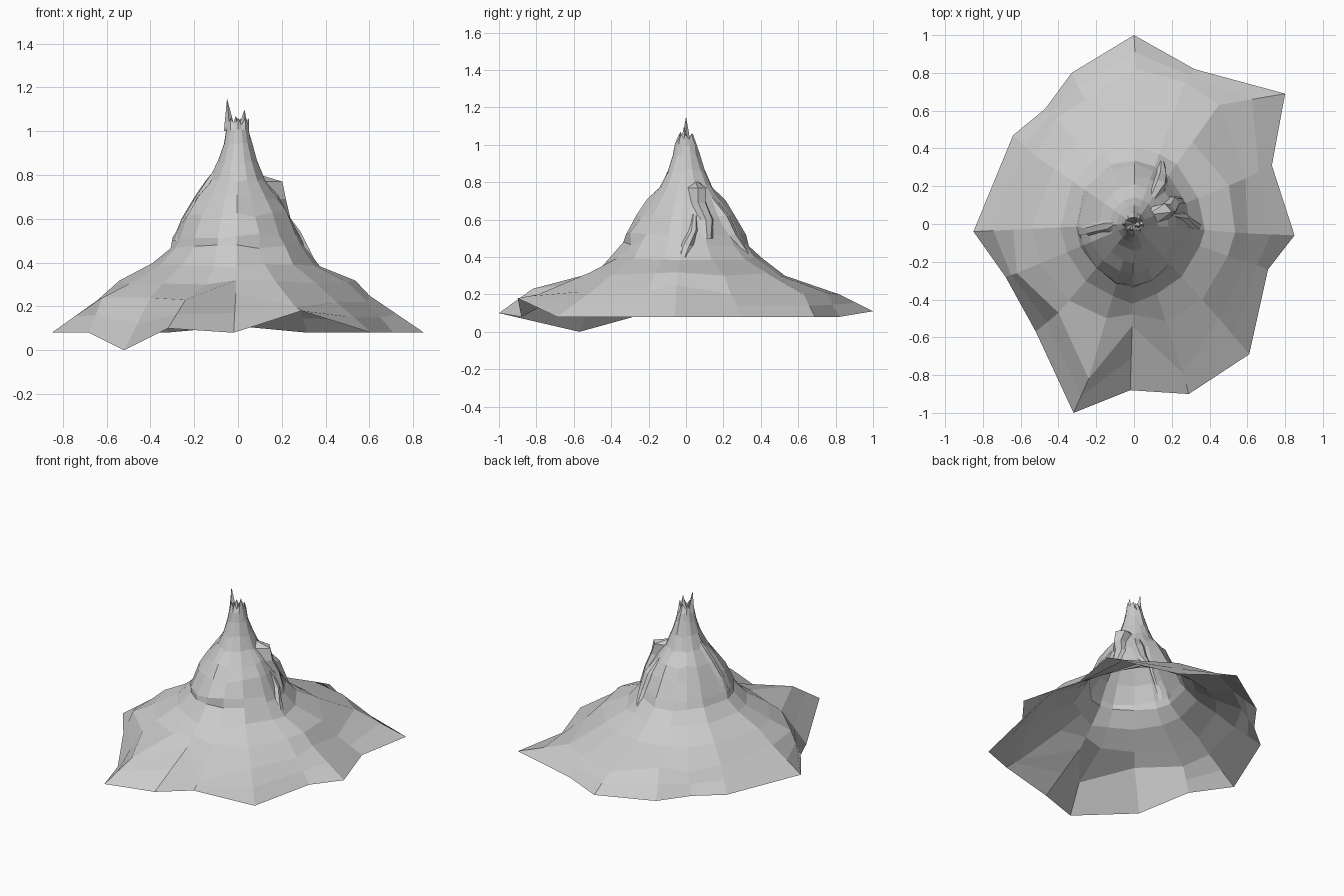
import bpy, random
from math import sin, cos, atan2, hypot, pi, radians

if "Cube" in bpy.data.objects:
    bpy.data.objects.remove(bpy.data.objects["Cube"])
random.seed(4)

# Ragged hem: (x, y, z), followed by the crease above it at the same bearing
hem = [(0, 1, .11), (.32, .82, .08), (.80, .69, .08), (.73, .31, .08),
       (.85, -.06, .08), (.71, -.24, .08), (.61, -.69, .08), (.29, -.90, .18),
       (-.02, -.88, .08), (-.32, -1.0, .10), (-.52, -.57, 0), (-.68, -.28, .08),
       (-.85, -.04, .08), (-.64, .47, .08), (-.47, .61, .08), (-.33, .80, .08)]
crease = [(.01, .82, .20), (.27, .75, .21), (.45, .63, .20), (.59, .24, .20),
          (.60, -.05, .25), (.59, -.20, .22), (.45, -.50, .22), (.26, -.79, .20),
          (-.01, -.54, .26), (-.24, -.82, .23), (-.40, -.47, .24), (-.62, -.26, .24),
          (-.64, -.03, .23), (-.52, .36, .21), (-.41, .56, .21), (-.26, .66, .24)]
# Slope profile: height, radius
slope = [(.31, .53), (.39, .415), (.47, .34), (.52, .315), (.62, .26),
         (.70, .205), (.78, .14), (.86, .100), (.95, .070), (1.0, .058)]


def make(name, verts, faces):
    me = bpy.data.meshes.new(name)
    me.from_pydata(verts, [], faces)
    me.update()
    ob = bpy.data.objects.new(name, me)
    bpy.context.collection.objects.link(ob)
    return ob


def loft(name, rings, close=True, tip=None):
    n = len(rings[0])
    verts = [p for r in rings for p in r]
    faces = [(k*n + i, k*n + (i+1) % n, (k+1)*n + (i+1) % n, (k+1)*n + i)
             for k in range(len(rings)-1) for i in range(n if close else n-1)]
    if tip:
        verts.append(tip)
        b = (len(rings)-1)*n
        faces += [(b+i, b+(i+1) % n, len(verts)-1) for i in range(n)]
    return make(name, verts, faces)


def squash(a):
    """The cone is narrower across x than along y, more so on the right."""
    return 1 - (.12 if cos(a) > 0 else .08)*abs(cos(a))


def radius(z):
    for (z0, r0), (z1, r1) in zip(slope, slope[1:]):
        if z <= z1:
            return r0 + (r1-r0)*(z-z0)/(z1-z0)
    return slope[-1][1]


# Mountain shell, open underneath, listed anticlockwise
hem.reverse()
crease.reverse()
mid = [tuple(a*.5 + b*.5 for a, b in zip(h, c)) for h, c in zip(hem, crease)]
rings = [hem, mid, crease]
for z, r in slope:
    ring = []
    for x, y, cz in crease:
        a = atan2(y, x)
        rr = min(r*(squash(a) if z > .35 else 1), hypot(x, y)*.9) * random.uniform(.97, 1.03)
        dz = random.uniform(-.012, .012)
        if -2.4 < a < -.9:                   # front brow over a shallow step
            rr *= {.52: 1.05, .47: .97}.get(z, 1)
        ring.append((rr*cos(a), rr*sin(a), z + dz))
    rings.append(ring)
top = []
for i, (x, y, cz) in enumerate(crease):
    a = atan2(y, x)
    top.append((.05*cos(a), .036*sin(a), 1.03 + (.03 if i % 2 else 0)))
rings.append(top)
loft("mountain_shell", rings, tip=(0, 0, 1.0))

# Summit horns
for name, x, y, z in [("left_horn", -.05, 0, 1.15), ("right_horn", .03, -.01, 1.10),
                      ("front_horn", -.01, -.03, 1.07), ("rear_horn", .01, .03, 1.06)]:
    r = .027
    base = [(x*.75 + r*cos(pi*k/2), y*.7 + r*sin(pi*k/2), 1.0) for k in range(4)]
    loft(name, [base], tip=(x, y, z))


# Crags: ridges laid on the slope; each station is (bearing, height, half width, lift)
def crag(name, stations):
    rows = []
    for deg, z, w, h in stations:
        a = radians(deg)
        r = radius(z)*squash(a)
        da = w/r
        rows.append([((r+o)*cos(a+s*da), (r+o)*sin(a+s*da), z)
                     for s, o in ((-1, -.01), (-.35, h), (.4, h*.8), (1, -.01))])
    loft(name, rows, close=False)


crag("right_crag", [(25, .50, .03, .0), (28, .60, .05, .02), (22, .69, .05, .04),
                    (25, .77, .05, .08), (30, .80, .02, 0)])
crag("right_rear_crag", [(66, .42, .02, .0), (60, .52, .04, .02), (57, .62, .05, .03), (55, .72, .03, 0)])
crag("right_low_crag", [(-3, .40, .03, .0), (0, .46, .04, .02), (8, .54, .03, .02), (12, .63, .02, 0)])
crag("left_crag", [(187, .50, .05, .0), (188, .60, .04, .01), (186, .70, .04, .01),
                   (184, .77, .04, .015), (180, .82, .02, .0)])
